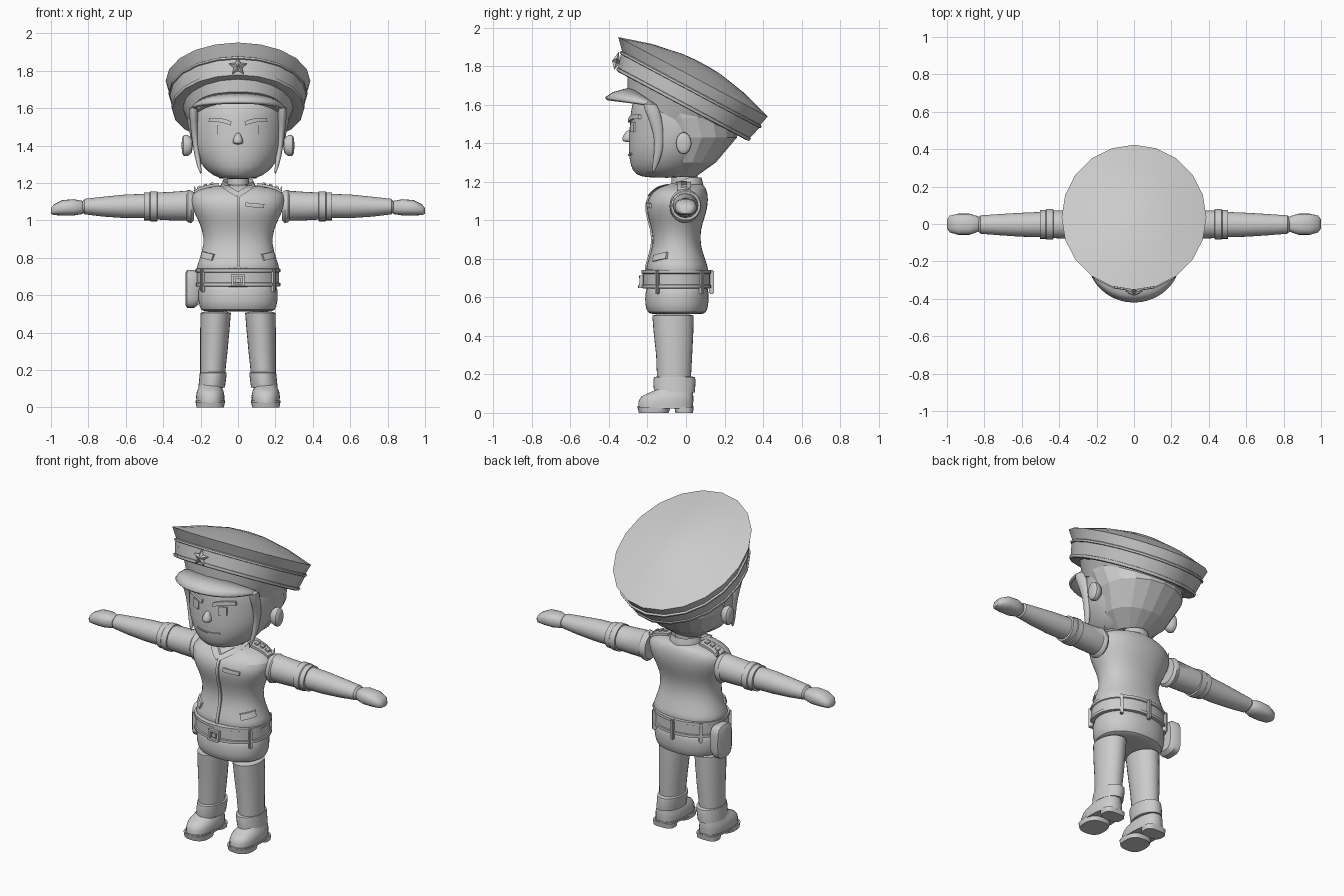
import bpy, bmesh, math
from mathutils import Vector, Matrix
from mathutils.bvhtree import BVHTree

if "Cube" in bpy.data.objects:
    bpy.data.objects.remove(bpy.data.objects["Cube"], do_unlink=True)

GREY = (0.6, 0.6, 0.6, 1)
mat = bpy.data.materials.new("plain grey")
mat.use_nodes = True
mat.diffuse_color = GREY
mat.node_tree.nodes["Principled BSDF"].inputs["Base Color"].default_value = GREY


def finish(name, bm, mirror=False, subsurf=0, angle=35):
    """Turn a bmesh into a shaded object with optional mirror and smoothing."""
    bmesh.ops.recalc_face_normals(bm, faces=bm.faces)
    mesh = bpy.data.meshes.new(name)
    bm.to_mesh(mesh)
    bm.free()
    obj = bpy.data.objects.new(name, mesh)
    bpy.context.collection.objects.link(obj)
    mesh.materials.append(mat)
    if subsurf:
        obj.modifiers.new("smooth", "SUBSURF").levels = subsurf
        obj.modifiers["smooth"].render_levels = subsurf
    if mirror:
        obj.modifiers.new("mirror", "MIRROR")
    bpy.ops.object.select_all(action="DESELECT")
    obj.select_set(True)
    bpy.context.view_layer.objects.active = obj
    if angle:
        bpy.ops.object.shade_smooth_by_angle(angle=math.radians(angle))
    return obj


def loft(name, rings, axis="z", sides=28, power=2, **kw):
    """Skin oval sections; each ring is (position, a0, a1, b0, b1)."""
    bm = bmesh.new()
    loops = []
    for t, a0, a1, b0, b1 in rings:
        loop = []
        for i in range(sides):
            ang = math.tau * i / sides - math.pi / 2
            c, s = (math.copysign(abs(f) ** (2 / power), f) for f in (math.cos(ang), math.sin(ang)))
            a, b = (a0 + a1 + (a1 - a0) * c) / 2, (b0 + b1 + (b1 - b0) * s) / 2
            loop.append(bm.verts.new((a, b, t) if axis == "z" else (t, a, b)))
        loops.append(loop)
    for low, high in zip(loops, loops[1:]):
        for i in range(sides):
            j = (i + 1) % sides
            bm.faces.new((low[i], low[j], high[j], high[i]))
    bm.faces.new(loops[0])
    bm.faces.new(loops[-1])
    return finish(name, bm, **kw)


def body(name, rings, **kw):
    """Centred loft from (z, half width, front, back)."""
    return loft(name, [(z, -r, r, f, b) for z, r, f, b in rings], **kw)


def plate(name, target, center, w, h, out=(0, -1, 0), tilt=0, thick=0.009, bend=0, **kw):
    """Thin rectangle wrapped on to a surface, looking along -out."""
    bpy.context.view_layer.update()
    tree = BVHTree.FromObject(target, bpy.context.evaluated_depsgraph_get())
    out = Vector(out).normalized()
    u = Vector((1, 0, 0)) if abs(out.z) > 0.9 else Vector((0, 0, 1)).cross(out)
    v = out.cross(u)
    spin = Matrix.Rotation(math.radians(tilt), 3, out)
    u, v = spin @ u, spin @ v
    bm = bmesh.new()
    nx, ny = max(2, int(w / 0.015)), max(2, int(h / 0.015))
    layers = []
    for lift in (thick, -0.01):
        grid = []
        for j in range(ny + 1):
            for i in range(nx + 1):
                s, t = i / nx - 0.5, j / ny - 0.5
                p = Vector(center) + u * w * s + v * (h * t - bend * 4 * s * s)
                hit = tree.ray_cast(p + out, -out)[0] or p
                grid.append(bm.verts.new(hit + out * lift))
        layers.append(grid)
    top, low = layers
    n = nx + 1
    for j in range(ny):
        for i in range(nx):
            k = j * n + i
            for g in layers:
                bm.faces.new((g[k], g[k + 1], g[k + n + 1], g[k + n]))
    rim = list(range(nx)) + [j * n + nx for j in range(ny)]
    rim += [ny * n + i for i in range(nx, 0, -1)] + [j * n for j in range(ny, 0, -1)]
    for a, b in zip(rim, rim[1:] + rim[:1]):
        bm.faces.new((top[a], top[b], low[b], low[a]))
    return finish(name, bm, **kw)


# Head, hair and ears
head = body("head", [
    (1.22, .07, -.2, 0), (1.235, .13, -.265, .05), (1.28, .185, -.29, .11), (1.36, .235, -.3, .18),
    (1.44, .253, -.297, .23), (1.52, .26, -.292, .25), (1.6, .25, -.285, .2), (1.67, .2, -.25, .1)], subsurf=1)
body("hair", [(1.225, .1, -.1, .05), (1.3, .19, -.14, .155), (1.43, .255, -.18, .265),
              (1.53, .275, -.22, .26), (1.62, .28, -.25, .2)], sides=18, angle=0)
loft("ears", [(.24, -.05, .02, 1.36, 1.44), (.27, -.055, .03, 1.34, 1.46), (.293, -.055, .03, 1.34, 1.46),
              (.302, -.035, .01, 1.365, 1.435)], axis="x", sides=16, mirror=True, subsurf=1, angle=60)
loft("hair_locks", [(1.245, .195, .2, -.178, -.168), (1.29, .195, .22, -.175, -.142),
                    (1.36, .205, .237, -.165, -.118), (1.44, .213, .248, -.165, -.112),
                    (1.54, .215, .26, -.2, -.125), (1.62, .21, .265, -.24, -.15)],
     sides=12, mirror=True, subsurf=1, angle=60)

# Face
plate("eyebrows", head, (.095, 0, 1.535), .12, .022, tilt=9, bend=.008, thick=.014, mirror=True)
plate("eyes", head, (.09, 0, 1.485), .045, .052, thick=.008, mirror=True)
plate("mouth", head, (0, 0, 1.338), .15, .008, bend=-.006, thick=.006)
loft("nose", [(1.405, -.022, .022, -.325, -.27), (1.42, -.032, .032, -.335, -.27),
              (1.445, -.022, .022, -.325, -.27), (1.47, -.01, .01, -.305, -.27)],
     sides=12, subsurf=1, angle=60)

# Cap, modelled level and then tipped backwards
tip = Matrix.Translation((0, .035, 1.745)) @ Matrix.Rotation(math.radians(-28), 4, "X")
cap = [body("cap_headband", [(-.24, .255, -.255, .3), (-.14, .3, -.31, .35)], sides=20),
       body("cap_crown", [
           (-.15, .29, -.3, .35), (-.16, .34, -.352, .4), (-.157, .353, -.365, .415),
           (-.142, .357, -.37, .418), (-.14, .35, -.364, .412), (-.072, .364, -.384, .43),
           (-.07, .371, -.392, .437), (-.06, .372, -.394, .438), (-.055, .364, -.386, .428),
           (0, .387, -.438, .44), (.05, .24, -.27, .28), (.08, .1, -.1, .12), (.085, .02, -.02, .04)],
           sides=20, angle=25)]

# Five-pointed badge on the cap band
bm = bmesh.new()
ring = []
for i in range(10):
    r, a = (.024 if i % 2 else .053), math.tau * i / 10
    ring.append(bm.verts.new((r * math.sin(a), 0, r * math.cos(a))))
front, back = bm.verts.new((0, -.022, 0)), bm.verts.new((0, .02, 0))
for a, b in zip(ring, ring[1:] + ring[:1]):
    bm.faces.new((a, b, front))
    bm.faces.new((b, a, back))
bm.transform(Matrix.Translation((0, -.387, -.118)) @ Matrix.Rotation(math.radians(14), 4, "X"))
cap.append(finish("cap_star", bm, angle=0))
for obj in cap:
    obj.matrix_world = tip

# Visor
bm = bmesh.new()
rows = []
for i in range(21):
    a = math.pi * (i / 20 - .5)
    s, c = math.sin(a), math.cos(a)
    rows.append([bm.verts.new(p) for p in (
        (.235 * s, -.16 - .13 * c, 1.605 + .085 * c), (.245 * s, -.18 - .2 * c, 1.605 + .06 * c),
        (.25 * s, -.18 - .24 * c, 1.6 + .038 * c))])
for p, q in zip(rows, rows[1:]):
    for k in range(2):
        bm.faces.new((p[k], q[k], q[k + 1], p[k + 1]))
finish("cap_visor", bm).modifiers.new("thickness", "SOLIDIFY").thickness = .018

# Torso, neck and collar
torso = body("jacket", [
    (.72, .225, -.205, .115), (.74, .225, -.21, .12), (.8, .205, -.195, .1), (.87, .182, -.17, .075),
    (.95, .19, -.175, .075), (1.02, .225, -.2, .1), (1.08, .253, -.208, .115), (1.13, .255, -.19, .115),
    (1.165, .22, -.15, .105), (1.185, .12, -.12, .09), (1.19, .06, -.09, .07)], power=2.2, subsurf=1)
body("neck", [(1.15, .06, -.075, .06), (1.26, .06, -.075, .06)])
collar = body("collar", [(1.16, .1, -.125, .09), (1.175, .102, -.12, .092), (1.205, .088, -.1, .085),
                         (1.222, .08, -.08, .08), (1.21, .066, -.08, .066)])
for v in collar.data.vertices:  # lower the collar towards the front
    v.co.z -= max(0, .02 - v.co.y) * .35
plate("collar_points", torso, (.045, 0, 1.165), .1, .028, tilt=32, thick=.015, mirror=True)

# Jacket details
plate("front_placket", torso, (.003, 0, .94), .016, .4, thick=.009)
plate("name_tag", torso, (.09, 0, 1.08), .1, .022, tilt=-5, thick=.009)
plate("pocket_flaps", torso, (.16, -.13, .81), .09, .034, out=(.6, -.8, 0), tilt=10, thick=.012, mirror=True)
plate("shoulder_straps", torso, (.17, -.01, 1.17), .13, .07, out=(0, 0, 1), thick=.014, mirror=True)
for i in range(3):
    plate("strap_stud", torso, (.14 + i * .035, -.01, 1.17), .018, .03, out=(0, 0, 1), thick=.022, mirror=True)

# Hips, belt and belt loops
body("hips", [(.512, .17, -.17, .08), (.516, .2, -.2, .105), (.56, .213, -.215, .118), (.62, .215, -.212, .12),
              (.7, .205, -.2, .11)], power=2.2, subsurf=1)
BELT = [(.645, -.02), (.648, .006), (.664, .006), (.667, 0), (.722, 0), (.725, .006), (.741, .006), (.744, -.02)]
belt = body("belt", [(z, .22 + d, -.225 - d, .125 + d) for z, d in BELT], power=2.1)
bm = bmesh.new()
for deg in (57, -57, 136, -136, 180):
    a = math.radians(deg)
    pos = Vector((.226 * math.sin(a), -.05 - .182 * math.cos(a), .68))
    bmesh.ops.create_cube(bm, size=1, matrix=Matrix.Translation(pos) @ Matrix.Rotation(a, 4, "Z")
                          @ Matrix.Diagonal((.02, .026, .125, 1)))
bmesh.ops.bevel(bm, geom=bm.edges[:], offset=.005, segments=2, affect="EDGES")
finish("belt_loops", bm)
for side in (-1, 1):
    plate("buckle_post", belt, (side * .029, 0, .68), .012, .06, thick=.018)
    plate("buckle_bar", belt, (0, 0, .68 + side * .026), .07, .012, thick=.018)
plate("buckle_center", belt, (0, 0, .68), .026, .022, thick=.014)
loft("holster", [(-.282, -.04, .06, .55, .715), (-.272, -.06, .08, .532, .735),
                 (-.235, -.06, .08, .532, .735), (-.21, -.045, .065, .55, .72)], axis="x", power=3.5)

# Arms
loft("sleeves", [(.235, -.075, .065, 1.0, 1.15), (.25, -.085, .075, .985, 1.16), (.268, -.085, .075, .99, 1.163),
                 (.275, -.078, .07, .998, 1.158), (.36, -.078, .072, 1.0, 1.152), (.45, -.075, .072, 1.005, 1.148)],
     axis="x", mirror=True)
loft("sleeve_cuffs", [(.43, -.07, .07, 1.01, 1.14), (.432, -.083, .08, .995, 1.155), (.468, -.083, .08, .995, 1.155),
                      (.472, -.079, .076, 1.0, 1.15), (.502, -.079, .076, 1.0, 1.15), (.504, -.06, .06, 1.02, 1.13)],
     axis="x", mirror=True)
loft("forearms", [(.48, -.07, .065, 1.012, 1.142), (.6, -.068, .06, 1.012, 1.138), (.72, -.06, .053, 1.02, 1.126),
                  (.82, -.052, .046, 1.032, 1.115), (.832, -.04, .035, 1.045, 1.1)], axis="x", mirror=True)
loft("hands", [(.822, -.03, .03, 1.045, 1.095), (.835, -.042, .042, 1.033, 1.105), (.88, -.058, .055, 1.026, 1.113),
               (.94, -.058, .055, 1.026, 1.108), (.985, -.045, .045, 1.028, 1.085), (1.0, -.025, .025, 1.035, 1.065)],
     axis="x", sides=20, power=2.4, mirror=True, angle=60)

# Legs and boots
loft("trouser_legs", [(.17, .07, .202, -.15, .025), (.3, .056, .202, -.155, .032), (.42, .045, .202, -.168, .038),
                      (.505, .038, .2, -.175, .04), (.512, .06, .18, -.15, .015)], mirror=True)
loft("trouser_cuffs", [(.105, .08, .19, -.14, .02), (.107, .07, .212, -.166, .046), (.165, .062, .206, -.17, .05),
                       (.185, .06, .204, -.166, .046), (.19, .075, .19, -.145, .025)], mirror=True)
loft("boots", [(.03, .074, .222, -.248, .036), (.06, .072, .224, -.247, .038), (.085, .077, .22, -.232, .038),
               (.103, .085, .212, -.195, .036), (.118, .09, .206, -.16, .034), (.15, .092, .2, -.14, .03)],
     power=2.4, mirror=True, angle=60)
loft("boot_welts", [(.024, .07, .227, -.252, .04), (.036, .07, .227, -.252, .04)], power=2.4, mirror=True)
loft("boot_soles", [(0, .075, .222, -.245, -.09), (.03, .071, .226, -.252, -.08)], power=2.6, mirror=True)
loft("boot_heels", [(0, .082, .215, -.055, .036), (.03, .08, .217, -.06, .04)], power=3, mirror=True)
